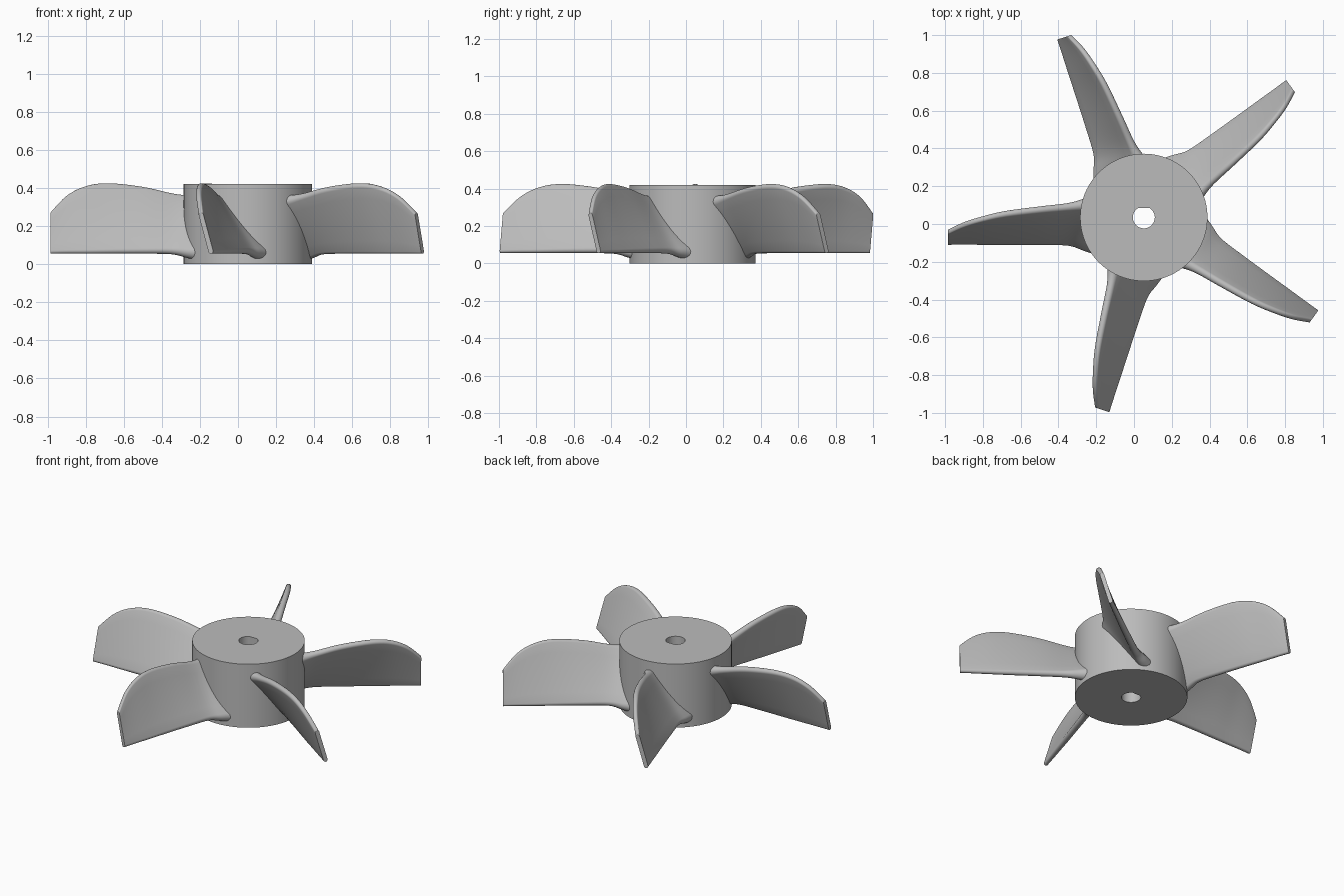
import bpy, bmesh, math
from mathutils import Vector, Matrix

if "Cube" in bpy.data.objects:
    bpy.data.objects.remove(bpy.data.objects["Cube"])

CENTRE = Vector((0.052, 0.035, 0))
HUB_R, HUB_H, BORE_R, BORE_FLAT = 0.337, 0.42, 0.058, 0.05

grey = bpy.data.materials.new("light grey")
grey.diffuse_color = (0.5, 0.5, 0.5, 1)
grey.use_nodes = True
grey.node_tree.nodes["Principled BSDF"].inputs["Base Color"].default_value = grey.diffuse_color


def finish(name, bm, angle):
    bmesh.ops.recalc_face_normals(bm, faces=bm.faces)
    me = bpy.data.meshes.new(name)
    bm.to_mesh(me)
    bm.free()
    me.materials.append(grey)
    ob = bpy.data.objects.new(name, me)
    bpy.context.collection.objects.link(ob)
    bpy.ops.object.select_all(action='DESELECT')
    ob.select_set(True)
    bpy.context.view_layer.objects.active = ob
    bpy.ops.object.shade_smooth_by_angle(angle=math.radians(angle))
    return ob


def skin(bm, loops, closed=False):
    """Join successive vertex loops with quads."""
    pairs = list(zip(loops, loops[1:])) + ([(loops[-1], loops[0])] if closed else [])
    for a, b in pairs:
        n = len(a)
        for i in range(n):
            j = (i + 1) % n
            bm.faces.new((a[i], a[j], b[j], b[i]))


# Hub: cylinder with a D-shaped bore
def make_hub():
    bm = bmesh.new()
    n = 96
    angles = [2 * math.pi * i / n for i in range(n)]

    def bore(a):
        s = math.sin(a)
        return min(BORE_R, BORE_FLAT / s) if s > 0.01 else BORE_R

    def loop(radius, z):
        return [bm.verts.new(CENTRE + Vector((radius(a) * math.cos(a), radius(a) * math.sin(a), z)))
                for a in angles]

    outer = lambda a: HUB_R
    skin(bm, [loop(bore, 0), loop(outer, 0), loop(outer, HUB_H), loop(bore, HUB_H)], closed=True)
    finish("hub", bm, 25)


# Blade stations: distance out, lower edge (y, z), upper edge (y, z), thickness
STATIONS = [
    (0.250, 0.155, 0.060, -0.085, 0.325, 0.090),
    (0.320, 0.143, 0.066, -0.066, 0.330, 0.066),
    (0.400, 0.127, 0.075, -0.053, 0.349, 0.046),
    (0.552, 0.126, 0.075, -0.038, 0.386, 0.040),
    (0.732, 0.127, 0.073, -0.016, 0.407, 0.036),
    (0.852, 0.129, 0.071, 0.010, 0.393, 0.032),
    (0.952, 0.130, 0.070, 0.040, 0.344, 0.029),
    (1.037, 0.132, 0.068, 0.079, 0.257, 0.026),
]


def spline(points, steps):
    """Catmull-Rom interpolation through the stations."""
    out = []
    for k in range(len(points) - 1):
        p0, p1 = points[max(k - 1, 0)], points[k]
        p2, p3 = points[k + 1], points[min(k + 2, len(points) - 1)]
        for s in range(steps):
            t = s / steps
            out.append([0.5 * (2 * b + (c - a) * t + (2 * a - 5 * b + 4 * c - d) * t * t
                               + (3 * b - a - 3 * c + d) * t ** 3)
                        for a, b, c, d in zip(p0, p1, p2, p3)])
    return out + [list(points[-1])]


def section(x, yl, zl, yu, zu, thick):
    """Slanted slot shape with rounded ends."""
    low, up = Vector((x, yl, zl)), Vector((x, yu, zu))
    along = (up - low).normalized()
    side = Vector((0, along.z, -along.y))
    r, arc, mid = thick / 2, 10, 6
    pts = []
    for c, d, s, other in ((up, along, side, low), (low, -along, -side, up)):
        for i in range(arc + 1):
            a = math.pi * i / arc
            pts.append(c + r * (s * math.cos(a) + d * math.sin(a)))
        for i in range(1, mid):
            pts.append(c.lerp(other, i / mid) - s * r)
    return pts


def make_blade(index):
    bm = bmesh.new()
    turn = Matrix.Translation(CENTRE) @ Matrix.Rotation(math.radians(36 + 72 * index), 4, 'Z')
    loops = [[bm.verts.new(turn @ p) for p in section(*st)] for st in spline(STATIONS, 5)]
    skin(bm, loops)
    bm.faces.new(loops[0])
    bm.faces.new(loops[-1])
    finish(f"blade_{index + 1}", bm, 40)


make_hub()
for i in range(5):
    make_blade(i)
